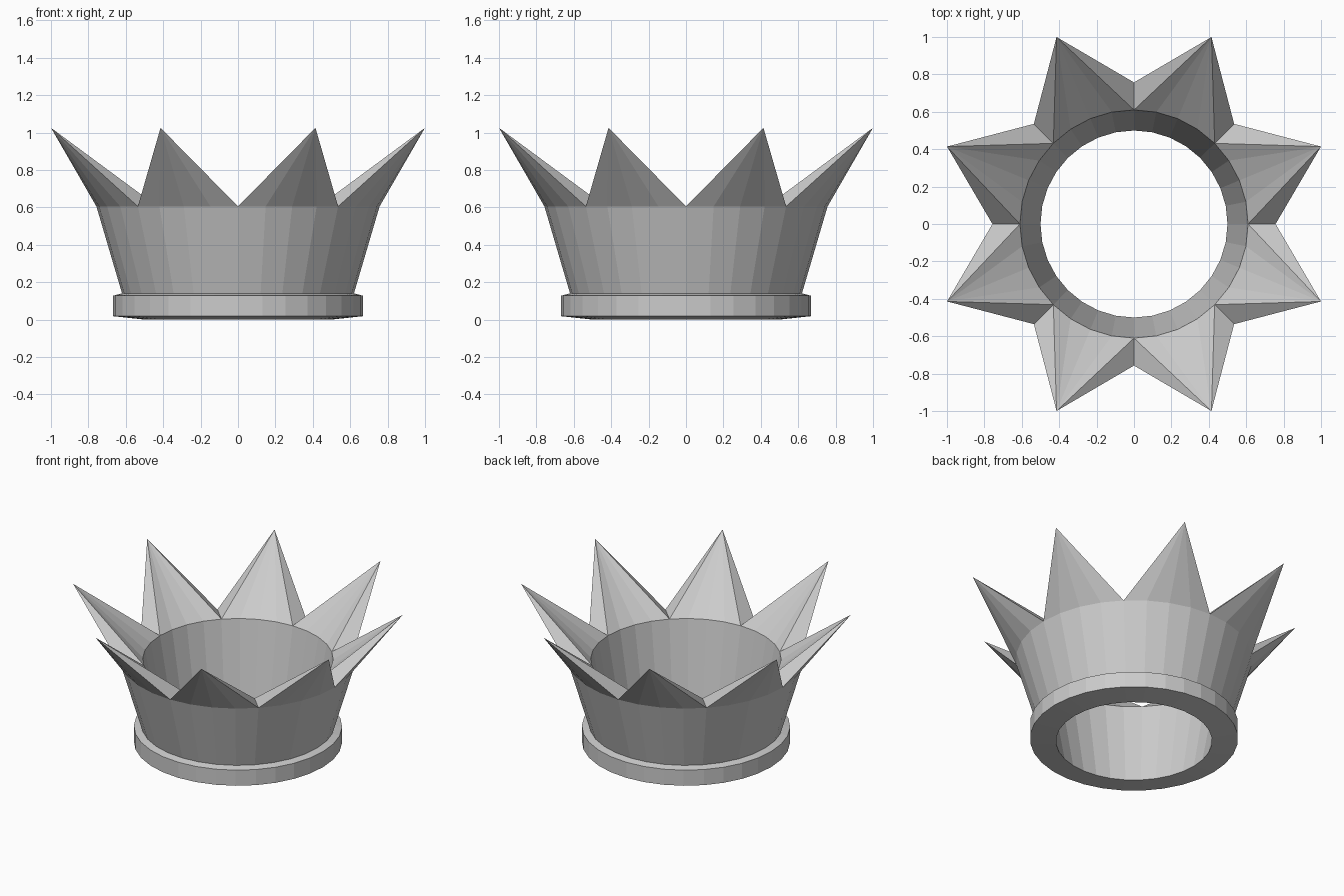
import bpy, bmesh
from math import cos, sin, tau

if "Cube" in bpy.data.objects:
    bpy.data.objects.remove(bpy.data.objects["Cube"])

SIDES = 32            # facets around the crown
SPIKES = 8
STEP = SIDES // SPIKES

# Wall profile (radius, z): inner rim, down the inside, under the base, up to the outer rim
PROFILE = [
    (0.61, 0.605),
    (0.50, 0.0),
    (0.667, 0.018),
    (0.667, 0.128),
    (0.62, 0.14),
    (0.757, 0.605),
]
TIP_RADIUS, TIP_Z = 1.082, 1.025


def polar(radius, turn, z):
    return (radius * cos(turn * tau), radius * sin(turn * tau), z)


bm = bmesh.new()

# Band and base ring: spin the profile
rings = [[bm.verts.new(polar(r, i / SIDES, z)) for i in range(SIDES)]
         for r, z in PROFILE]
for a, b in zip(rings, rings[1:]):
    for i in range(SIDES):
        j = (i + 1) % SIDES
        bm.faces.new((a[i], a[j], b[j], b[i]))

# Spikes: fan each eighth of the rim up to one flared tip
inner, outer = rings[0], rings[-1]
for s in range(SPIKES):
    tip = bm.verts.new(polar(TIP_RADIUS, (s + 0.5) / SPIKES, TIP_Z))
    ids = [(s * STEP + k) % SIDES for k in range(STEP + 1)]
    for i, j in zip(ids, ids[1:]):
        bm.faces.new((outer[i], outer[j], tip))
        bm.faces.new((inner[j], inner[i], tip))
    for i in (ids[0], ids[-1]):
        bm.faces.new((inner[i], outer[i], tip))

bmesh.ops.recalc_face_normals(bm, faces=bm.faces)
mesh = bpy.data.meshes.new("crown")
bm.to_mesh(mesh)
bm.free()
bpy.context.collection.objects.link(bpy.data.objects.new("crown", mesh))
